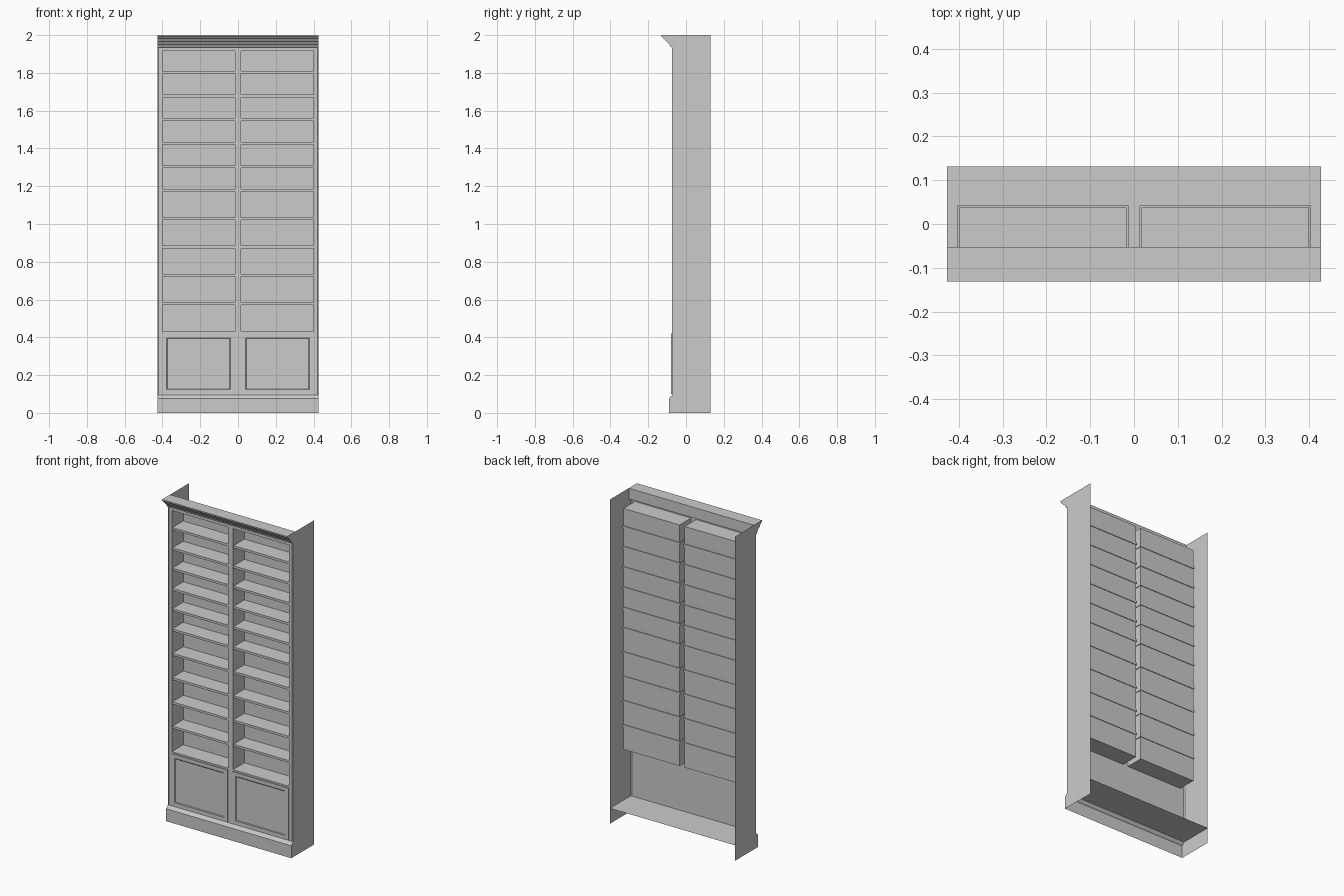
import bpy, bmesh

if "Cube" in bpy.data.objects:
    bpy.data.objects.remove(bpy.data.objects["Cube"])

W = 0.427          # half width
FRONT, REAR = -0.073, 0.131
FLOOR = 0.095

# (y, z) profiles shared by the mouldings and the side panels
PLINTH = [(-0.09, 0), (-0.09, 0.077), (-0.084, 0.082), (-0.079, 0.089), (FRONT, FLOOR)]
CROWN = [(FRONT, 1.934), (-0.083, 1.938), (-0.085, 1.948), (-0.092, 1.954),
         (-0.098, 1.963), (-0.109, 1.970), (-0.112, 1.979), (-0.121, 1.983),
         (-0.124, 1.989), (-0.131, 1.992), (-0.131, 2.0)]


def finish(name, bm):
    mesh = bpy.data.meshes.new(name)
    bm.to_mesh(mesh)
    bm.free()
    obj = bpy.data.objects.new(name, mesh)
    bpy.context.collection.objects.link(obj)
    return obj


def face(bm, pts):
    return bm.faces.new([bm.verts.new(p) for p in pts])


def sweep(name, profile):
    """Open sheet: the (y, z) profile run across the full width."""
    bm = bmesh.new()
    for (y0, z0), (y1, z1) in zip(profile, profile[1:]):
        face(bm, [(-W, y0, z0), (W, y0, z0), (W, y1, z1), (-W, y1, z1)])
    bmesh.ops.remove_doubles(bm, verts=bm.verts, dist=1e-5)
    return finish(name, bm)


def box(name, x0, x1, y0, y1, z0, z1, open_front=False):
    bm = bmesh.new()
    bmesh.ops.create_cube(bm, size=1)
    for v in bm.verts:
        v.co = (x1 if v.co.x > 0 else x0, y1 if v.co.y > 0 else y0,
                z1 if v.co.z > 0 else z0)
    if open_front:
        bm.normal_update()
        front = [f for f in bm.faces if f.normal.y < -0.5]
        bmesh.ops.delete(bm, geom=front, context='FACES')
        bmesh.ops.reverse_faces(bm, faces=bm.faces)
    return finish(name, bm)


# plinth with its floor, and crown with its top and back
sweep("plinth", PLINTH + [(REAR, FLOOR)])
sweep("crown", CROWN + [(-0.052, 2.0), (-0.052, 1.934), (FRONT, 1.934)])

# side panels, with the moulding ends in their outline
for side, s in (("left", -1), ("right", 1)):
    bm = bmesh.new()
    pts = [(s * W, y, z) for y, z in PLINTH + CROWN[:-1]]
    pts += [(s * W, -0.131, 2.0), (s * W, REAR, 2.0), (s * W, REAR, 0)]
    f = face(bm, pts)
    f.normal_update()
    if f.normal.x * s < 0:
        f.normal_flip()
    finish(side + "_side_panel", bm)

# face frame: sheet with two tall openings and softened outer edges
Z0, Z1 = 0.43, 1.917
X0, X1 = 0.017, 0.4
bm = bmesh.new()
xs = [-W, -0.421, -X1, -X0, X0, X1, 0.421, W]
zs = [FLOOR, Z0, Z1, 1.934]
for i in range(7):
    for j in range(3):
        if j == 1 and i in (2, 4):
            continue
        a, b = xs[i], xs[i + 1]
        ya = FRONT + (0.005 if i == 0 else 0)
        yb = FRONT + (0.005 if i == 6 else 0)
        face(bm, [(a, ya, zs[j]), (b, yb, zs[j]), (b, yb, zs[j + 1]), (a, ya, zs[j + 1])])
bmesh.ops.remove_doubles(bm, verts=bm.verts, dist=1e-5)
finish("face_frame", bm)

# heights of the shelf centres: wide bays below, narrow bays above
shelves = [0.578 + 0.15 * i for i in range(5)] + [1.303 + 0.125 * i for i in range(5)]

for side, s in (("left", -1), ("right", 1)):
    a, b = sorted((s * X0, s * X1))
    # open niche
    box(side + "_niche", a, b, FRONT, 0.038, Z0, Z1, open_front=True)
    # shelves housed slightly into the niche walls
    for n, z in enumerate(shelves):
        box(f"{side}_shelf_{n + 1}", a - 0.004, b + 0.004, -0.068, 0.042,
            z - 0.007, z + 0.007)
    # cupboard door with shallow sunk panel
    door = box(side + "_door", a, b, -0.079, FRONT + 0.001, 0.1, 0.42)
    bm = bmesh.new()
    bm.from_mesh(door.data)
    bm.normal_update()
    front = [f for f in bm.faces if f.normal.y < -0.5]
    bmesh.ops.inset_region(bm, faces=front, thickness=0.032)
    bmesh.ops.inset_region(bm, faces=front, thickness=0.006, depth=-0.003)
    bm.to_mesh(door.data)
    bm.free()
